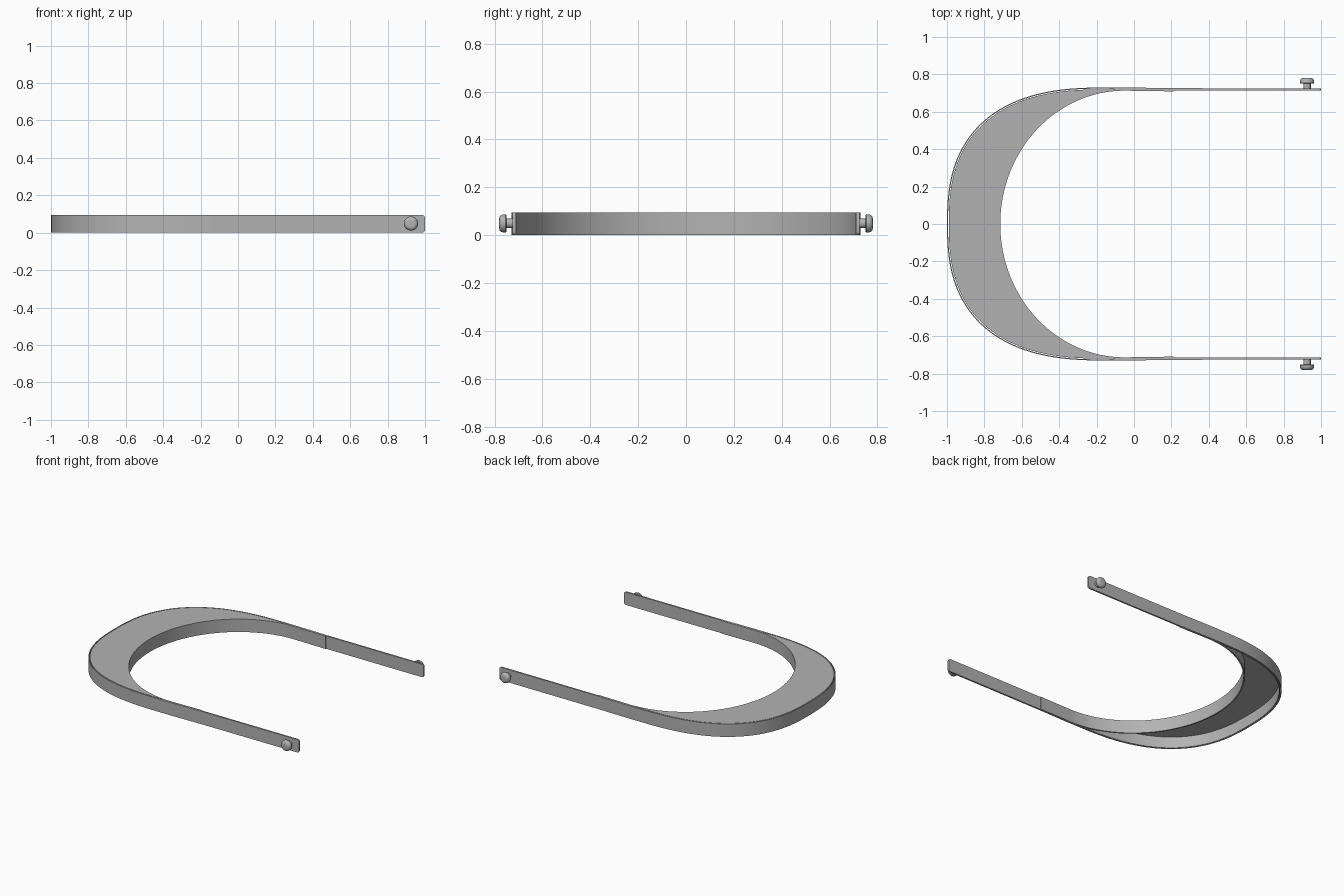
import bpy, bmesh, math
from mathutils import Vector, Matrix

cube = bpy.data.objects.get("Cube")
if cube:
    bpy.data.objects.remove(cube)

TOP = 0.094
STEPS = 64

grey = bpy.data.materials.new("plain grey plastic")
grey.use_nodes = True
grey.diffuse_color = (0.45, 0.45, 0.45, 1)
grey.node_tree.nodes["Principled BSDF"].inputs["Base Color"].default_value = (0.45, 0.45, 0.45, 1)


def finish(name, bm):
    bmesh.ops.recalc_face_normals(bm, faces=bm.faces)
    mesh = bpy.data.meshes.new(name)
    bm.to_mesh(mesh)
    bm.free()
    mesh.materials.append(grey)
    obj = bpy.data.objects.new(name, mesh)
    bpy.context.collection.objects.link(obj)
    bpy.ops.object.select_all(action='DESELECT')
    obj.select_set(True)
    bpy.context.view_layer.objects.active = obj
    bpy.ops.object.shade_smooth_by_angle(angle=math.radians(35))
    return obj


def arc(centre, a, b, power):
    """Half superellipse, open towards +x, running from -y to +y."""
    pts = []
    for i in range(STEPS + 1):
        t = math.pi * (i / STEPS - 0.5)
        c, s = max(math.cos(t), 0), math.sin(t)
        pts.append(Vector((centre - a * c ** (2 / power),
                           math.copysign(b * abs(s) ** (2 / power), s))))
    return pts


def with_tails(curve, tail):
    """Extend both ends of a curve with mirrored straight points."""
    start = [Vector((x, -y)) for x, y in reversed(tail)]
    return start + curve + [Vector(p) for p in tail]


def inset(path, amount):
    """Move a path inwards; amount is a function of x."""
    out = []
    for i, p in enumerate(path):
        d = (path[min(i + 1, len(path) - 1)] - path[max(i - 1, 0)]).normalized()
        out.append(p + Vector((d.y, -d.x)) * amount(p.x))
    return out


def ribbon(outer, inner, z0, z1):
    """Solid strip between two paths."""
    bm = bmesh.new()
    rings = []
    for o, n in zip(outer, inner):
        corners = ((o, z0), (o, z1), (n, z1), (n, z0))
        rings.append([bm.verts.new((p.x, p.y, z)) for p, z in corners])
    for r, q in zip(rings, rings[1:]):
        for k in range(4):
            m = (k + 1) % 4
            bm.faces.new((r[k], r[m], q[m], q[k]))
    bm.faces.new(rings[0])
    bm.faces.new(rings[-1])
    return bm


# Guide paths
front_arc = arc(-0.15, 0.85, 0.73, 2.55)
brow_arc = arc(-0.05, 0.665, 0.713, 2)
outer_path = with_tails(front_arc, [(-0.02, 0.73), (0.2, 0.726), (1.0, 0.725)])
brow_path = with_tails(brow_arc, [(0.08, 0.711), (0.21, 0.709)])

# Outer band with both arms; the arm ends have rounded corners
bm = ribbon(outer_path, inset(outer_path, lambda x: 0.006 if x < -0.1 else 0.012), 0, TOP)
ends = [e for e in bm.edges
        if all(v.co.x > 0.99 for v in e.verts)
        and abs(e.verts[0].co.z - e.verts[1].co.z) < 0.001]
bmesh.ops.bevel(bm, geom=ends, offset=0.016, segments=5, profile=0.5, affect='EDGES')
finish("outer_band", bm)

# Second wall behind the outer band, leaving a thin slot
finish("slot_wall", ribbon(inset(front_arc, lambda x: 0.010),
                           inset(front_arc, lambda x: 0.016), 0, TOP))

# Inner band resting on the forehead
brow_back = inset(brow_path, lambda x: -0.010)
finish("brow_band", ribbon(brow_back, brow_path, 0, TOP))

# Crescent top plate, open underneath
finish("top_plate", ribbon(inset(front_arc, lambda x: 0.015),
                           inset(brow_arc, lambda x: -0.009), TOP - 0.012, TOP))

# Strap knobs: lathed profile of (radius, distance outwards)
PROFILE = [(0, 0.72), (0.02, 0.72), (0.02, 0.75), (0.034, 0.75), (0.038, 0.754),
           (0.038, 0.764), (0.035, 0.773), (0.028, 0.779), (0.018, 0.781), (0, 0.781)]
for side, label in ((1, "back"), (-1, "front")):
    bm = bmesh.new()
    verts = [bm.verts.new((0.925 + r, side * d, TOP / 2 + 0.002)) for r, d in PROFILE]
    edges = [bm.edges.new(pair) for pair in zip(verts, verts[1:])]
    bmesh.ops.spin(bm, geom=verts + edges, cent=(0.925, 0, TOP / 2 + 0.002), axis=(0, 1, 0),
                   angle=math.tau, steps=32)
    bmesh.ops.remove_doubles(bm, verts=bm.verts, dist=0.0002)
    finish(label + "_strap_knob", bm)
